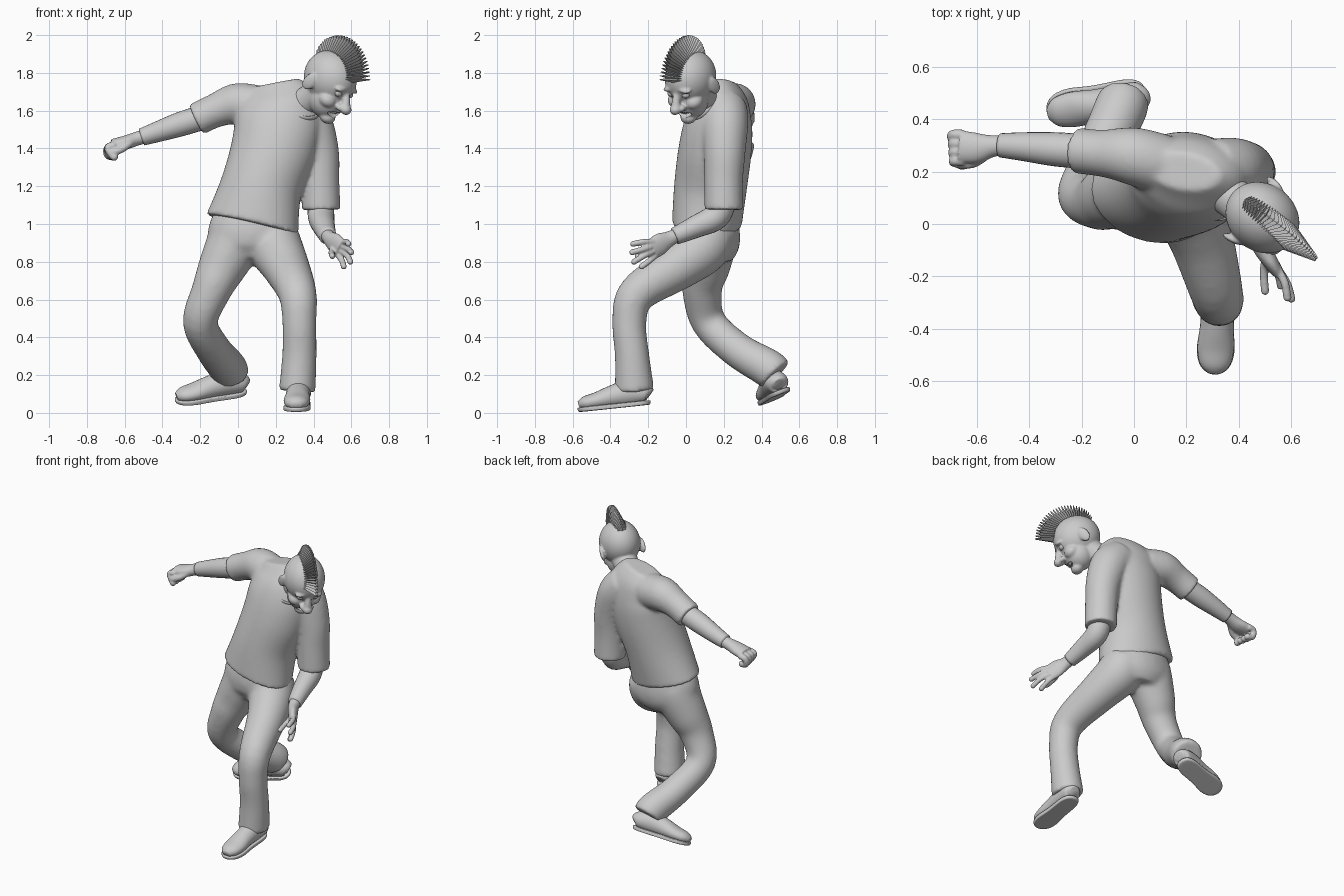
import bpy, bmesh, math
from mathutils import Vector, Matrix, Euler

if "Cube" in bpy.data.objects:
    bpy.data.objects.remove(bpy.data.objects["Cube"])


def spline(pts, steps=5):
    """Catmull-Rom through rows of (x, y, z, ra, rb)."""
    p = [pts[0]] + list(pts) + [pts[-1]]
    out = []
    for i in range(1, len(p) - 2):
        for s in range(steps):
            t = s / steps
            out.append([0.5 * (2 * b + (c - a) * t + (2 * a - 5 * b + 4 * c - d) * t * t
                        + (3 * b - a - 3 * c + d) * t ** 3)
                        for a, b, c, d in zip(p[i - 1], p[i], p[i + 1], p[i + 2])])
    return out + [list(pts[-1])]


def tube(bm, pts, ref=(1, 0, 0), n=24, mat=Matrix()):
    """Capped elliptical tube; ra lies along ref, rb across it."""
    rows = spline([tuple(p) if len(p) == 5 else tuple(p) + (p[3],) for p in pts])
    c = [Vector(r[:3]) for r in rows]
    rings = []
    for i, r in enumerate(rows):
        t = (c[min(i + 1, len(c) - 1)] - c[max(i - 1, 0)]).normalized()
        a = Vector(ref)
        a = (a - t * a.dot(t)).normalized()
        b = t.cross(a)
        rings.append([bm.verts.new(mat @ (c[i] + a * r[3] * math.cos(k * math.tau / n)
                                          + b * r[4] * math.sin(k * math.tau / n))) for k in range(n)])
    for u, v in zip(rings, rings[1:]):
        for k in range(n):
            bm.faces.new((u[k], u[(k + 1) % n], v[(k + 1) % n], v[k]))
    bm.faces.new(rings[0][::-1])
    bm.faces.new(rings[-1])


def ball(bm, c, r, mat=Matrix(), rot=(0, 0, 0)):
    m = mat @ Matrix.Translation(c) @ Euler(rot).to_matrix().to_4x4() @ Matrix.Diagonal((*r, 1))
    bmesh.ops.create_icosphere(bm, subdivisions=4, radius=1, matrix=m)


def finger(bm, pts, r=0.017):
    tube(bm, [(*p, r) for p in pts], ref=(0.3, 0.5, 0.8), n=12)
    ball(bm, pts[-1], (r, r, r))


def finish(name, bm, voxel=0, smooth=0, flat=False):
    bmesh.ops.recalc_face_normals(bm, faces=bm.faces)
    for f in bm.faces:
        f.smooth = not flat
    me = bpy.data.meshes.new(name)
    bm.to_mesh(me)
    bm.free()
    ob = bpy.data.objects.new(name, me)
    bpy.context.collection.objects.link(ob)
    if voxel:
        m = ob.modifiers.new("fuse", 'REMESH')
        m.mode, m.voxel_size, m.use_smooth_shade = 'VOXEL', voxel, True
    if smooth:
        m = ob.modifiers.new("soften", 'SMOOTH')
        m.factor, m.iterations = 0.5, smooth
    return ob


# shirt: torso, neck opening and two short sleeves
bm = bmesh.new()
tube(bm, [(.075, .11, .995, .252, .182), (.125, .13, 1.2, .217, .192), (.19, .155, 1.4, .228, .192),
          (.215, .175, 1.55, .232, .175), (.205, .195, 1.66, .21, .135), (.19, .2, 1.745, .14, .07)],
     ref=(.98, -.17, 0), n=40)
tube(bm, [(.1, .23, 1.62, .115), (-.01, .26, 1.635, .11), (-.12, .27, 1.6, .09), (-.22, .28, 1.553, .088)],
     ref=(0, 1, 0))
tube(bm, [(.3, .2, 1.61, .125), (.375, .205, 1.53, .125), (.425, .205, 1.38, .11), (.435, .2, 1.23, .102),
          (.44, .2, 1.075, .102)])
tube(bm, [(.24, .2, 1.56, .14), (.29, .155, 1.59, .125), (.335, .105, 1.632, .11)])
finish("shirt", bm, .011, 10)

# collar
bm = bmesh.new()
axis = Vector((.3, -.6, .66)).to_track_quat('Z', 'Y').to_matrix().to_4x4()
m = Matrix.Translation((.337, .103, 1.632)) @ axis
tube(bm, [(.101 * math.cos(k * math.tau / 16), .104 * math.sin(k * math.tau / 16), 0, .016, .008)
          for k in range(17)], ref=(0, 0, 1), n=10, mat=m)
finish("collar", bm)

# trousers: pelvis and both legs
bm = bmesh.new()
tube(bm, [(.08, .12, 1.05, .2, .15), (.07, .12, .96, .23, .165), (.075, .125, .88, .225, .158),
          (.075, .12, .81, .15, .12)], n=32)
tube(bm, [(0, .125, .95, .15), (-.03, .12, .88, .145), (-.085, .105, .77, .128), (-.14, .085, .65, .106),
          (-.2, .12, .48, .093), (-.13, .27, .335, .094), (-.055, .43, .24, .102), (-.04, .475, .2, .1)])
tube(bm, [(.17, .12, .95, .145), (.2, .08, .87, .145), (.255, -.05, .77, .125), (.315, -.26, .63, .102),
          (.325, -.3, .48, .091), (.325, -.285, .3, .092), (.313, -.272, .115, .098, .106)])
finish("trousers", bm, .011, 22)

# forearms
bm = bmesh.new()
tube(bm, [(-.17, .275, 1.57, .066), (-.3, .285, 1.53, .065), (-.42, .295, 1.49, .055), (-.51, .3, 1.46, .046)],
     ref=(0, 1, 0))
finish("right_forearm", bm)
bm = bmesh.new()
tube(bm, [(.44, .2, 1.13, .068), (.44, .16, 1.04, .07), (.455, .05, .985, .059), (.475, -.06, .935, .046)])
finish("left_forearm", bm)

# right hand, a loose fist
bm = bmesh.new()
tube(bm, [(-.49, .3, 1.465, .038), (-.54, .297, 1.45, .042, .037), (-.6, .29, 1.43, .058, .037),
          (-.665, .295, 1.418, .062, .032)], ref=(0, 1, 0))
for i in range(4):
    y = .34 - .033 * i
    finger(bm, [(-.65, y, 1.415), (-.69, y, 1.405), (-.69 + .008 * i, y - .01, 1.365),
                (-.655, y - .015, 1.355)], .0205)
finger(bm, [(-.57, .26, 1.43), (-.61, .235, 1.4), (-.655, .228, 1.38)], .02)
finish("right_hand", bm, .006, 3)

# left hand, open and spread
bm = bmesh.new()
tube(bm, [(.47, -.04, .945, .036), (.487, -.09, .92, .042, .034), (.515, -.135, .895, .058, .03),
          (.545, -.18, .865, .056, .024)], ref=(0, 0, 1))
for base, mid, tip in [((.55, -.175, .905), (.575, -.225, .905), (.585, -.28, .895)),
                       ((.555, -.18, .88), (.585, -.23, .865), (.6, -.285, .85)),
                       ((.55, -.175, .855), (.58, -.225, .83), (.595, -.275, .8)),
                       ((.535, -.165, .83), (.553, -.2, .8), (.56, -.235, .775)),
                       ((.505, -.12, .88), (.495, -.18, .85), (.5, -.255, .83))]:
    finger(bm, [base, mid, tip], .016)
finish("left_hand", bm, .006, 3)


# shoes: rounded upper on a flat sole
def shoe(name, loc, rot):
    m = Matrix.Translation(loc) @ Euler([math.radians(a) for a in rot], 'YXZ').to_matrix().to_4x4()
    bm = bmesh.new()
    tube(bm, [(0, .19, .05, .03, .03), (0, .17, .062, .058, .052), (0, .09, .075, .065, .07),
              (0, 0, .065, .064, .06), (0, -.09, .05, .07, .046), (0, -.155, .043, .058, .037),
              (0, -.188, .036, .028, .02)], mat=m)
    finish(name + "_upper", bm)
    half = [(0, .198), (.045, .185), (.064, .13), (.062, .05), (.064, -.03), (.077, -.1), (.064, -.165), (.032, -.195)]
    ring = half + [(0, -.202)] + [(-x, y) for x, y in half[:0:-1]]
    bm = bmesh.new()
    loops = [[bm.verts.new(m @ Vector((x * s, y * s, z))) for x, y in ring]
             for z, s in ((0, .9), (0, .98), (.022, 1), (.026, .96))]
    for u, v in zip(loops, loops[1:]):
        for k in range(len(ring)):
            j = (k + 1) % len(ring)
            bm.faces.new((u[k], u[j], v[j], v[k]))
    bm.faces.new(loops[0])
    bm.faces.new(loops[-1])
    sub = finish(name + "_sole", bm).modifiers.new("round", 'SUBSURF')
    sub.levels = sub.render_levels = 2


shoe("left_shoe", (.317, -.376, .024), (6, 0, -3))
shoe("right_shoe", (-.14, .474, .078), (8, 20, -78))

# head, modelled upright then turned and bowed
H = Matrix.Translation((.48, .03, 1.76)) @ Matrix.Rotation(math.radians(49), 4, 'Z') \
    @ Matrix.Rotation(math.radians(35), 4, 'X') @ Matrix.Rotation(math.radians(6), 4, 'Y')
bm = bmesh.new()
ball(bm, (0, 0, .02), (.128, .152, .142), H)
ball(bm, (0, -.06, -.08), (.098, .096, .105), H)
ball(bm, (0, -.115, -.155), (.046, .042, .036), H)
tube(bm, [(0, -.13, .02, .016, .02), (0, -.165, -.02, .022, .022), (0, -.185, -.05, .03, .024)], mat=H)
ball(bm, (0, -.19, -.055), (.032, .032, .028), H)
for s in (-1, 1):
    ball(bm, (s * .028, -.168, -.06), (.018, .022, .017), H)
    ball(bm, (s * .056, -.095, -.062), (.05, .052, .042), H)
    ball(bm, (s * .05, -.13, .035), (.04, .022, .014), H, (0, s * .25, 0))
    ball(bm, (s * .129, .012, -.028), (.015, .035, .053), H, (.15, 0, -s * .35))
tube(bm, [(0, .01, -.08, .083), (0, .045, -.16, .078), (0, .1, -.25, .085)], mat=H)
head = finish("head", bm, .006, 8)

# grinning mouth, carved out, with teeth
bm = bmesh.new()
ball(bm, (0, -.155, -.118), (.055, .04, .019), H)
cutter = finish("mouth_cutter", bm)
cutter.hide_render = True
cutter.hide_set(True)
cut = head.modifiers.new("mouth", 'BOOLEAN')
cut.operation, cut.object, cut.solver = 'DIFFERENCE', cutter, 'EXACT'
bm = bmesh.new()
for k in range(-3, 4):
    ball(bm, (.012 * k, -.14 + .0016 * k * k, -.107), (.0065, .006, .011), H)
finish("teeth", bm)

# eyes
for s, side in ((-1, "right"), (1, "left")):
    bm = bmesh.new()
    ball(bm, (s * .047, -.127, .002), (.024, .02, .019), H)
    finish(side + "_eye", bm)

# mohawk: a fan of thin pointed blades, tallest at the front
bm = bmesh.new()
N = 28
for i in range(N):
    t = i / (N - 1)
    tip, base = .272 - .02 * t - .068 * t ** 4, .11
    m = H @ Matrix.Rotation(math.radians(54 - 116 * t), 4, 'X') \
        @ Matrix.Translation((0, 0, (base + tip) / 2)) @ Matrix.Diagonal((.06, .02, 1, 1))
    bmesh.ops.create_cone(bm, cap_ends=True, segments=4, radius1=1, radius2=.15, depth=tip - base, matrix=m)
finish("mohawk", bm, flat=True)
